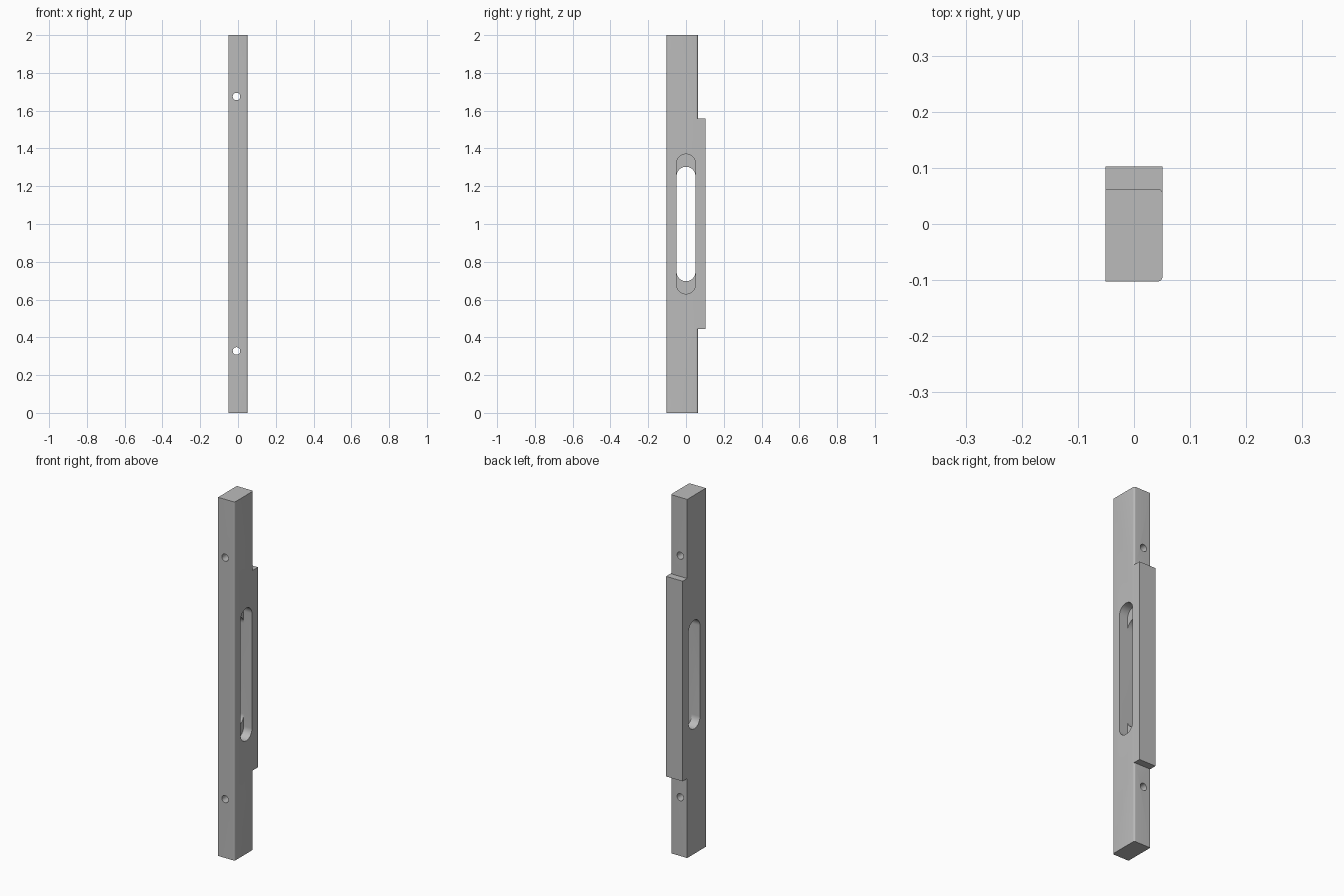
import bpy, bmesh, math

cube = bpy.data.objects.get("Cube")
if cube:
    bpy.data.objects.remove(cube, do_unlink=True)

# Satin grey metal
metal = bpy.data.materials.new("grey_metal")
metal.use_nodes = True
GREY = (0.5, 0.5, 0.5, 1)
metal.diffuse_color = GREY
metal.node_tree.nodes["Principled BSDF"].inputs["Base Color"].default_value = GREY

LEFT, RIGHT = -0.051, 0.051      # x faces
FRONT, STEP, BACK = -0.1025, 0.0625, 0.1025   # y faces
TAB_LOW, TAB_HIGH = 0.443, 1.559
ROUND = 0.009


def prism(name, outline, direction):
    """Extrude a closed planar outline along a direction."""
    bm = bmesh.new()
    face = bm.faces.new([bm.verts.new(p) for p in outline])
    moved = bmesh.ops.extrude_face_region(bm, geom=[face])["geom"]
    bmesh.ops.translate(bm, vec=direction,
                        verts=[v for v in moved if isinstance(v, bmesh.types.BMVert)])
    bmesh.ops.recalc_face_normals(bm, faces=bm.faces)
    mesh = bpy.data.meshes.new(name)
    bm.to_mesh(mesh)
    bm.free()
    mesh.materials.append(metal)
    obj = bpy.data.objects.new(name, mesh)
    bpy.context.collection.objects.link(obj)
    return obj


def arc(cx, cy, r, start, end, steps):
    angles = [math.radians(start + (end - start) * i / steps) for i in range(steps + 1)]
    return [(cx + r * math.cos(a), cy + r * math.sin(a)) for a in angles]


def combine(target, tool, operation):
    mod = target.modifiers.new(tool.name, 'BOOLEAN')
    mod.operation, mod.solver, mod.object = operation, 'EXACT', tool
    bpy.context.view_layer.objects.active = target
    bpy.ops.object.modifier_apply(modifier=mod.name)
    bpy.data.objects.remove(tool, do_unlink=True)


def slot(name, half_length, x0, x1):
    """Round-ended slot cutter running along x."""
    r = 0.05
    offset = half_length - r
    loop = arc(0, 1 + offset, r, 0, 180, 24) + arc(0, 1 - offset, r, 180, 360, 24)
    return prism(name, [(x0, y, z) for y, z in loop], (x1 - x0, 0, 0))


# Long bar with two rounded edges on its right side
section = [(LEFT, STEP), (LEFT, FRONT)]
section += arc(RIGHT - ROUND, FRONT + ROUND, ROUND, -90, 0, 6)
section += arc(RIGHT - ROUND, STEP - ROUND, ROUND, 0, 90, 6)
bar = prism("slotted_bar", [(x, y, 0) for x, y in section], (0, 0, 2))

# Square-edged raised back tab, sunk past the rounded edge
sunk = STEP - 2 * ROUND
tab = prism("back_tab", [(LEFT, sunk, TAB_LOW), (RIGHT, sunk, TAB_LOW),
                         (RIGHT, sunk, TAB_HIGH), (LEFT, sunk, TAB_HIGH)],
            (0, BACK - sunk, 0))
combine(bar, tab, 'UNION')

# Long shallow pocket on the right, shorter slot right through
combine(bar, slot("pocket", 0.37, 0.0, 0.1), 'DIFFERENCE')
combine(bar, slot("through_slot", 0.303, -0.1, 0.1), 'DIFFERENCE')

# Screw holes from front to back
for z in (0.328, 1.675):
    ring = arc(-0.008, z, 0.02, 0, 345, 23)
    hole = prism("screw_hole", [(x, -0.2, zz) for x, zz in ring], (0, 0.4, 0))
    combine(bar, hole, 'DIFFERENCE')

# Smooth the curved walls only
bpy.ops.object.select_all(action='DESELECT')
bar.select_set(True)
bpy.context.view_layer.objects.active = bar
bpy.ops.object.shade_smooth_by_angle(angle=math.radians(30))
